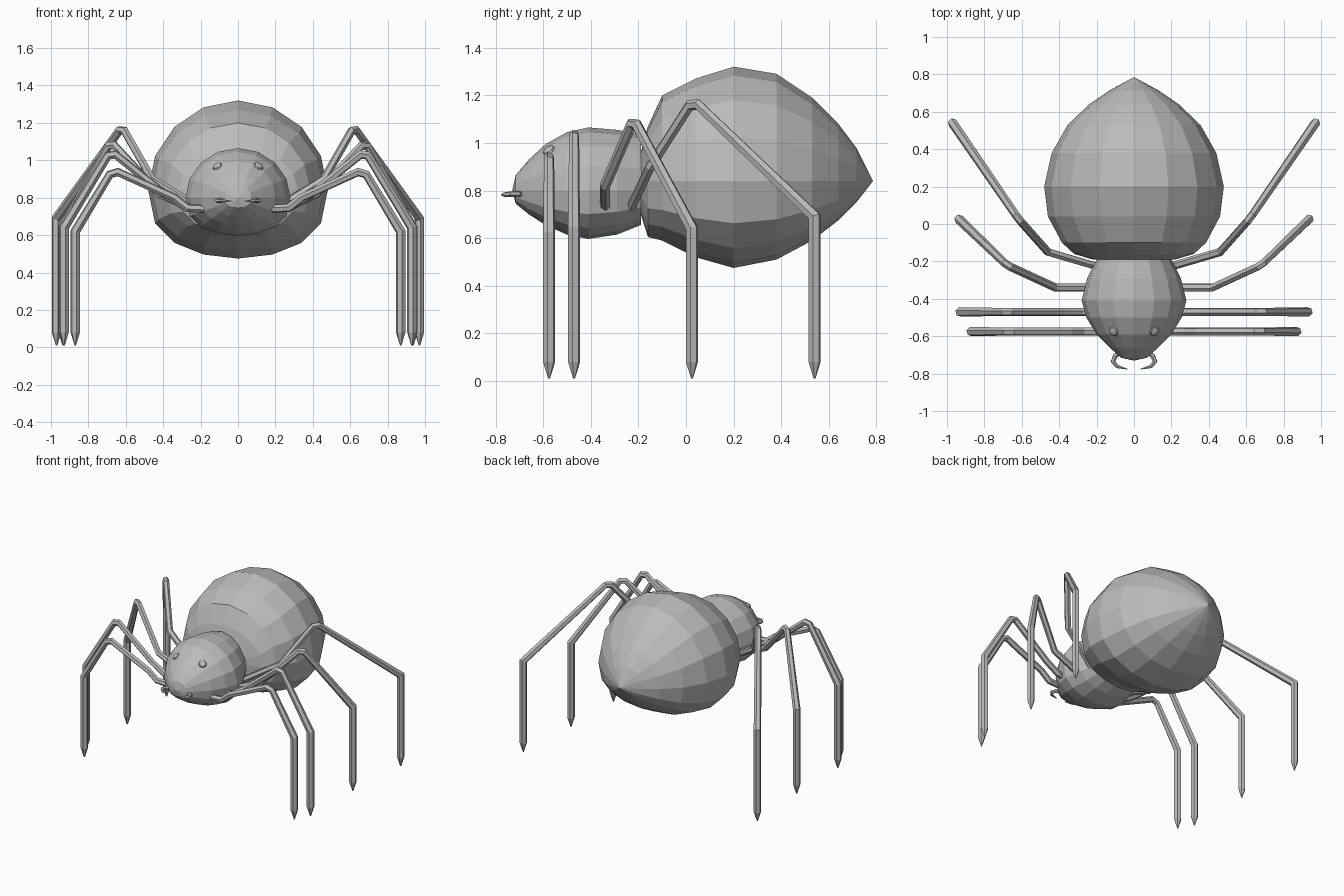
import bpy, bmesh, math
from mathutils import Vector

if "Cube" in bpy.data.objects:
    bpy.data.objects.remove(bpy.data.objects["Cube"])

grey = bpy.data.materials.new("plain grey")
grey.use_nodes = True
grey.diffuse_color = (0.5, 0.5, 0.5, 1)
grey.node_tree.nodes["Principled BSDF"].inputs["Base Color"].default_value = (0.5, 0.5, 0.5, 1)


def finish(bm, name):
    bmesh.ops.recalc_face_normals(bm, faces=bm.faces)
    mesh = bpy.data.meshes.new(name)
    bm.to_mesh(mesh)
    bm.free()
    mesh.materials.append(grey)
    ob = bpy.data.objects.new(name, mesh)
    bpy.context.collection.objects.link(ob)
    return ob


def skin(bm, rings):
    """Bridge rings of points with quads and cap both ends."""
    rings = [[bm.verts.new(p) for p in ring] for ring in rings]
    n = len(rings[0])
    for a, b in zip(rings, rings[1:]):
        for i in range(n):
            j = (i + 1) % n
            bm.faces.new((a[i], a[j], b[j], b[i]))
    bm.faces.new(rings[0])
    bm.faces.new(rings[-1])
    bmesh.ops.remove_doubles(bm, verts=bm.verts, dist=0.0005)


def body(name, zc, stations, sides=16):
    """Loft along y; each station is y, half width, height above and below zc."""
    rings = []
    for y, w, up, down in stations:
        ring = []
        for i in range(sides):
            a = 2 * math.pi * i / sides
            s = math.sin(a)
            z = up * s if s >= 0 else -down * abs(s) ** 0.75
            ring.append((w * math.cos(a), y, zc + z))
        rings.append(ring)
    bm = bmesh.new()
    skin(bm, rings)
    return finish(bm, name)


def tube(name, path, radii, sides=6):
    """Sweep a polygon along a path with mitred corners."""
    pts = [Vector(p) for p in path]
    dirs = [(b - a).normalized() for a, b in zip(pts, pts[1:])]
    u = dirs[0].orthogonal().normalized()
    v = dirs[0].cross(u)
    unit = [u * math.cos(2 * math.pi * i / sides) + v * math.sin(2 * math.pi * i / sides)
            for i in range(sides)]
    rings = []
    for i, p in enumerate(pts):
        if i:
            d = dirs[i - 1]
            n = d + dirs[i] if i < len(dirs) else d
            unit = [q - d * (q.dot(n) / d.dot(n)) for q in unit]
        rings.append([p + q * radii[i] for q in unit])
    bm = bmesh.new()
    skin(bm, rings)
    return finish(bm, name)


def mirrored(points, side):
    return [(x * side, y, z) for x, y, z in points]


# Abdomen, with a pointed rear, and head section
body("abdomen", 0.84, [
    (-0.19, 0.22, 0.12, 0.14), (-0.16, 0.32, 0.23, 0.235), (-0.10, 0.385, 0.36, 0.25),
    (0.04, 0.46, 0.43, 0.32), (0.20, 0.48, 0.48, 0.365), (0.38, 0.44, 0.45, 0.33),
    (0.53, 0.355, 0.35, 0.25), (0.64, 0.24, 0.24, 0.165), (0.715, 0.13, 0.14, 0.09),
    (0.785, 0.001, 0.001, 0.001)])
body("head", 0.80, [
    (-0.73, 0.001, 0.001, 0.001), (-0.715, 0.07, 0.065, 0.055), (-0.66, 0.13, 0.13, 0.10),
    (-0.59, 0.20, 0.195, 0.145), (-0.50, 0.255, 0.245, 0.185), (-0.41, 0.28, 0.265, 0.203),
    (-0.29, 0.25, 0.255, 0.185), (-0.19, 0.20, 0.235, 0.145)])

# Legs: outer knee, peak, inner knee, hip
LEGS = {
    "first": [(0.87, -0.575, 0.62), (0.67, -0.575, 0.95), (0.34, -0.575, 0.80),
              (0.27, -0.575, 0.745), (0.17, -0.575, 0.74)],
    "second": [(0.93, -0.47, 0.64), (0.68, -0.47, 1.05), (0.38, -0.47, 0.81),
               (0.28, -0.47, 0.75), (0.17, -0.47, 0.74)],
    "third": [(0.935, 0.025, 0.64), (0.68, -0.22, 1.10), (0.42, -0.34, 0.82),
              (0.20, -0.34, 0.72)],
    "fourth": [(0.97, 0.54, 0.69), (0.62, 0.03, 1.18), (0.46, -0.15, 0.90),
               (0.17, -0.235, 0.72)],
}

for side, label in ((1, "left"), (-1, "right")):
    for order, (knee, peak, *rest) in LEGS.items():
        k, p, q = Vector(knee), Vector(peak), Vector(rest[0])
        # Blunt the peak by splitting it in two
        blunt = [p + (k - p).normalized() * 0.03, p + (q - p).normalized() * 0.03]
        foot = [(k.x, k.y, 0.01), (k.x, k.y, 0.08)]
        path = foot + [knee] + [tuple(b) for b in blunt] + rest
        radii = [0.004, 0.026, 0.026] + [0.022] * (len(path) - 3)
        tube(f"{label}_{order}_leg", mirrored(path, side), radii)

    # Curved fangs
    fang = [(0.06, -0.68, 0.785), (0.10, -0.705, 0.785), (0.112, -0.735, 0.785),
            (0.09, -0.762, 0.783), (0.035, -0.776, 0.782)]
    tube(f"{label}_fang", mirrored(fang, side), [0.013, 0.013, 0.012, 0.01, 0.002])

    # Button eyes lying on the head
    bm = bmesh.new()
    bmesh.ops.create_uvsphere(bm, u_segments=8, v_segments=6, radius=1)
    eye = finish(bm, f"{label}_eye")
    eye.scale = (0.028, 0.028, 0.015)
    eye.location = (0.11 * side, -0.575, 0.968)
    eye.rotation_euler = Vector((0.45 * side, -0.5, 0.75)).to_track_quat('Z', 'Y').to_euler()
